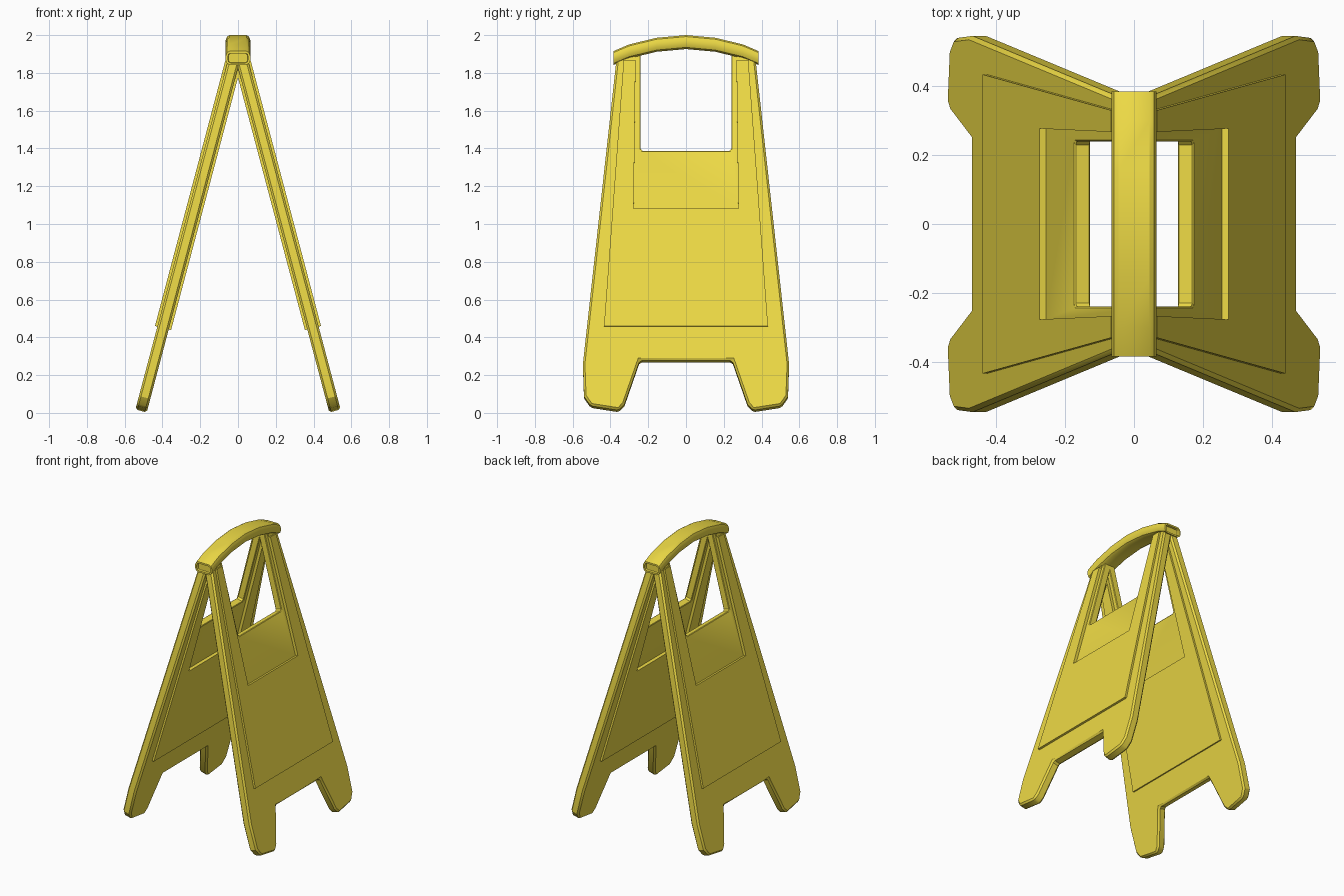
import bpy, bmesh, math

if "Cube" in bpy.data.objects:
    bpy.data.objects.remove(bpy.data.objects["Cube"])

ANG = math.atan(0.265)          # lean of each panel
S, C = math.sin(ANG), math.cos(ANG)
APEX = 1.947                    # height where the panel mid-planes meet
HALF = 0.031                    # half thickness of a panel

mat = bpy.data.materials.new("yellow_plastic")
mat.diffuse_color = (0.85, 0.70, 0.06, 1)
mat.use_nodes = True
mat.node_tree.nodes["Principled BSDF"].inputs["Base Color"].default_value = mat.diffuse_color


def to_object(name, bm):
    bmesh.ops.recalc_face_normals(bm, faces=bm.faces)
    me = bpy.data.meshes.new(name)
    bm.to_mesh(me)
    bm.free()
    ob = bpy.data.objects.new(name, me)
    me.materials.append(mat)
    bpy.context.collection.objects.link(ob)
    return ob


def leaning_prism(name, half_outline, n0, n1):
    """Mirror a (y, z) half outline, extrude it between n0 and n1 across the leaning plane."""
    outline = half_outline + [(-y, z) for y, z in reversed(half_outline)]
    bm = bmesh.new()
    rings = []
    for n in (n0, n1):
        ring = []
        for y, z in outline:
            d = (APEX - (z - HALF * S)) / C
            ring.append(bm.verts.new((d * S + n * C, y, APEX - d * C + n * S)))
        rings.append(ring)
    a, b = rings
    bm.faces.new(a)
    bm.faces.new(list(reversed(b)))
    k = len(a)
    for i in range(k):
        j = (i + 1) % k
        bm.faces.new((a[i], b[i], b[j], a[j]))
    return to_object(name, bm)


# Panel with feet and the hand opening, open at the top
panels = leaning_prism("leaning_panels", [
    (0.24, 1.39), (0.24, 1.915), (0.367, 1.885), (0.546, 0.26), (0.54, 0.09),
    (0.505, 0.04), (0.355, 0.0165), (0.325, 0.05), (0.245, 0.28)], -HALF, HALF)
bev = panels.modifiers.new("rim", 'BEVEL')
bev.width = 0.011
bev.segments = 1
bev.limit_method = 'ANGLE'
bev.angle_limit = math.radians(35)

# Raised field on both faces, and the shallow recess around the opening
raised = leaning_prism("raised_field", [
    (0.26, 1.25), (0.26, 1.865), (0.33, 1.865), (0.434, 0.457)], -0.044, 0.044)
recess = [(0.265, 2.05), (0.277, 1.08)]
outer_cut = leaning_prism("outer_recess", recess, 0.024, 0.08)
inner_cut = leaning_prism("inner_recess", recess, -0.08, -0.024)
helpers = [raised, outer_cut, inner_cut]
for ob, op in zip(helpers, ('UNION', 'DIFFERENCE', 'DIFFERENCE')):
    ob.hide_render = True
    m = panels.modifiers.new(ob.name, 'BOOLEAN')
    m.operation = op
    m.solver = 'EXACT'
    m.object = ob

# Second panel by mirroring, trimmed at the hinge line
mir = panels.modifiers.new("other_side", 'MIRROR')
mir.use_axis = (True, False, False)
mir.use_bisect_axis = (True, False, False)

# Bake the panels and remove the helpers
bpy.context.view_layer.update()
dg = bpy.context.evaluated_depsgraph_get()
baked = bpy.data.meshes.new_from_object(panels.evaluated_get(dg))
panels.modifiers.clear()
panels.data = baked
for ob in helpers:
    bpy.data.objects.remove(ob)

# Arched handle: one section swept along a low-poly arc
half_section = [(0.045, 0.037), (0.058, 0.029), (0.065, 0.012), (0.065, -0.012),
                (0.058, -0.028), (0.042, -0.037)]
section = half_section + [(-x, h) for x, h in reversed(half_section)]
half_path = [(0.0, 1.963), (0.155, 1.949), (0.30, 1.914), (0.385, 1.878)]
path = [(-y, z) for y, z in reversed(half_path[1:])] + half_path
bm = bmesh.new()
rings = [[bm.verts.new((x, y, z + h)) for x, h in section] for y, z in path]
k = len(section)
for a, b in zip(rings, rings[1:]):
    for i in range(k):
        j = (i + 1) % k
        bm.faces.new((a[i], a[j], b[j], b[i]))
ends = [bm.faces.new(rings[0]), bm.faces.new(list(reversed(rings[-1])))]
bmesh.ops.recalc_face_normals(bm, faces=bm.faces)
# Hollow ends
bmesh.ops.inset_individual(bm, faces=ends, thickness=0.012, depth=0)
bmesh.ops.inset_individual(bm, faces=ends, thickness=0.002, depth=-0.016)
handle = to_object("handle", bm)

# Smooth shading with sharp edges kept
for ob in (panels, handle):
    bpy.ops.object.select_all(action='DESELECT')
    ob.select_set(True)
    bpy.context.view_layer.objects.active = ob
    bpy.ops.object.shade_smooth_by_angle(angle=math.radians(30))
